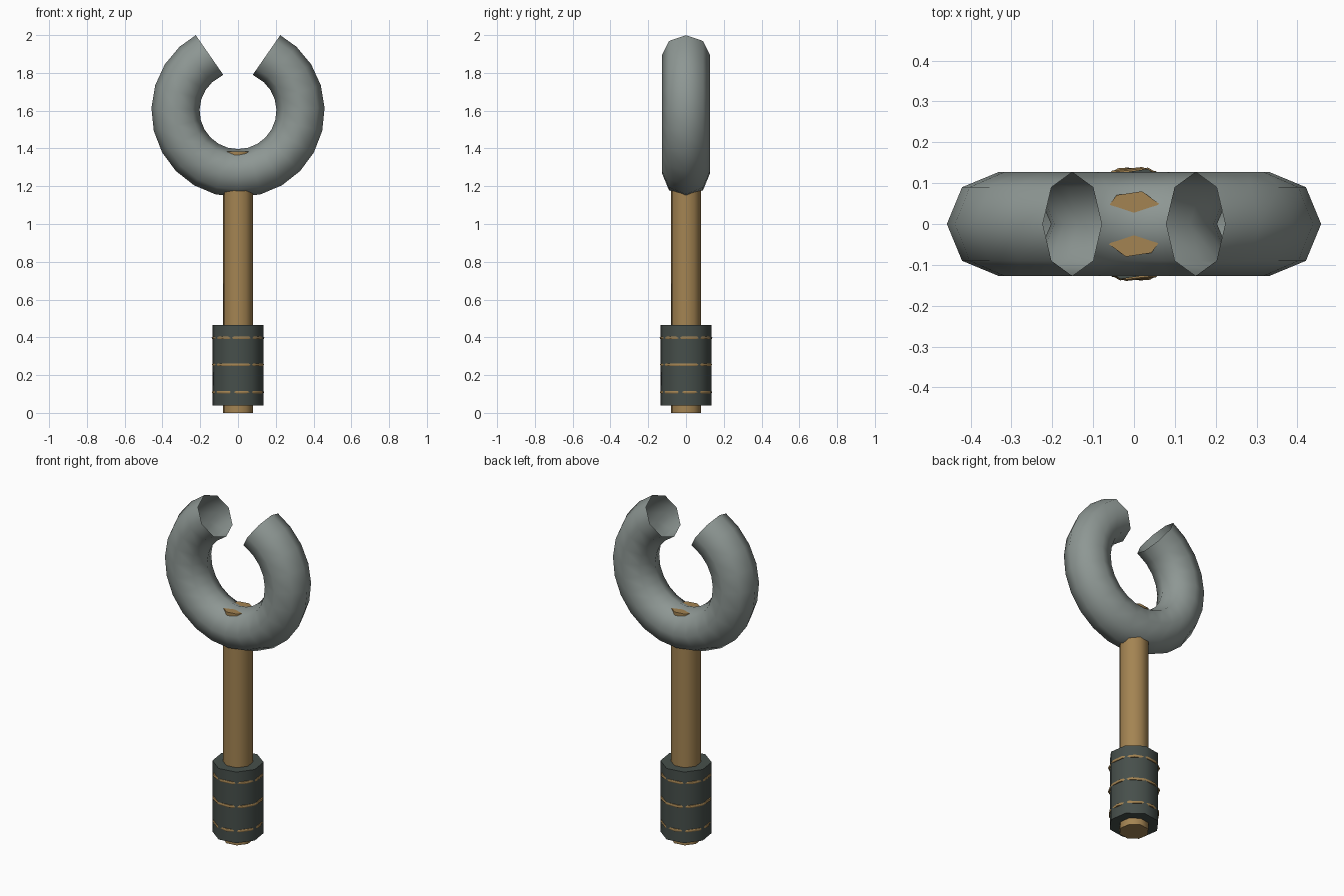
import bpy, bmesh, math
from mathutils import Vector

if "Cube" in bpy.data.objects:
    bpy.data.objects.remove(bpy.data.objects["Cube"])


def material(name, rgb):
    m = bpy.data.materials.new(name)
    m.diffuse_color = (*rgb, 1)
    m.use_nodes = True
    m.node_tree.nodes["Principled BSDF"].inputs["Base Color"].default_value = m.diffuse_color
    return m


STEEL = material("grey_metal", (0.27, 0.31, 0.295))
WOOD = material("tan_wood", (0.37, 0.23, 0.085))
WRAP = material("dark_wrap", (0.062, 0.078, 0.070))


def finish(name, bm, mat):
    bmesh.ops.recalc_face_normals(bm, faces=bm.faces)
    me = bpy.data.meshes.new(name)
    bm.to_mesh(me)
    bm.free()
    me.materials.append(mat)
    ob = bpy.data.objects.new(name, me)
    bpy.context.collection.objects.link(ob)
    bpy.ops.object.select_all(action='DESELECT')
    ob.select_set(True)
    bpy.context.view_layer.objects.active = ob
    bpy.ops.object.shade_smooth_by_angle(angle=math.radians(60))
    return ob


def sweep(bm, rings, closed):
    """Skin a list of vertex rings into a tube."""
    n = len(rings[0])
    loops = [[bm.verts.new(p) for p in r] for r in rings]
    pairs = list(zip(loops, loops[1:]))
    if closed:
        pairs.append((loops[-1], loops[0]))
    for a, b in pairs:
        for i in range(n):
            j = (i + 1) % n
            bm.faces.new((a[i], a[j], b[j], b[i]))
    return loops


def prism(name, radius, z0, z1, mat, sides=8, phase=31):
    bm = bmesh.new()
    angles = [math.radians(phase + 360 * i / sides) for i in range(sides)]
    rings = [[(radius * math.cos(a), radius * math.sin(a), z) for a in angles]
             for z in (z0, z1)]
    low, top = sweep(bm, rings, False)
    bm.faces.new(low)
    bm.faces.new(top)
    return finish(name, bm, mat)


# Open-ended ring head: eight-sided tube along an arc with a gap at the top
def ring_head():
    major, minor, steps, cz = 0.331, 0.1275, 20, 1.6
    start, step = 62.9, -305.8 / 20
    rings = []
    for k in range(steps + 1):
        a = math.radians(start + step * k)
        centre = Vector((major * math.cos(a), 0, cz + major * math.sin(a)))
        # end sections stand square to the last straight segment
        turn = step / 2 if k == 0 else (-step / 2 if k == steps else 0)
        b = a + math.radians(turn)
        out = Vector((math.cos(b), 0, math.sin(b)))
        rings.append([centre + out * minor * math.cos(t) + Vector((0, minor * math.sin(t), 0))
                      for t in (math.tau * i / 8 for i in range(8))])
    bm = bmesh.new()
    sweep(bm, rings, False)
    finish("ring_head", bm, STEEL)


# Stitch loop half sunk in the grip
def stitch(name, z, outer, phase, segs=12, thick=0.008):
    rings = []
    for k in range(segs):
        a = math.radians(phase + 360 * k / segs)
        ring = []
        for i in range(6):
            t = math.tau * i / 6
            r = outer - thick + thick * math.cos(t)
            ring.append((r * math.cos(a), r * math.sin(a), z + thick * math.sin(t)))
        rings.append(ring)
    bm = bmesh.new()
    sweep(bm, rings, True)
    finish(name, bm, WOOD)


ring_head()
prism("handle", 0.0825, 0, 1.385, WOOD)
prism("grip", 0.139, 0.04, 0.465, WRAP)
for i, (z, outer, phase) in enumerate([(0.11, 0.140, 8), (0.255, 0.142, 16), (0.397, 0.141, 22)]):
    stitch(f"stitch_{i + 1}", z, outer, phase)
